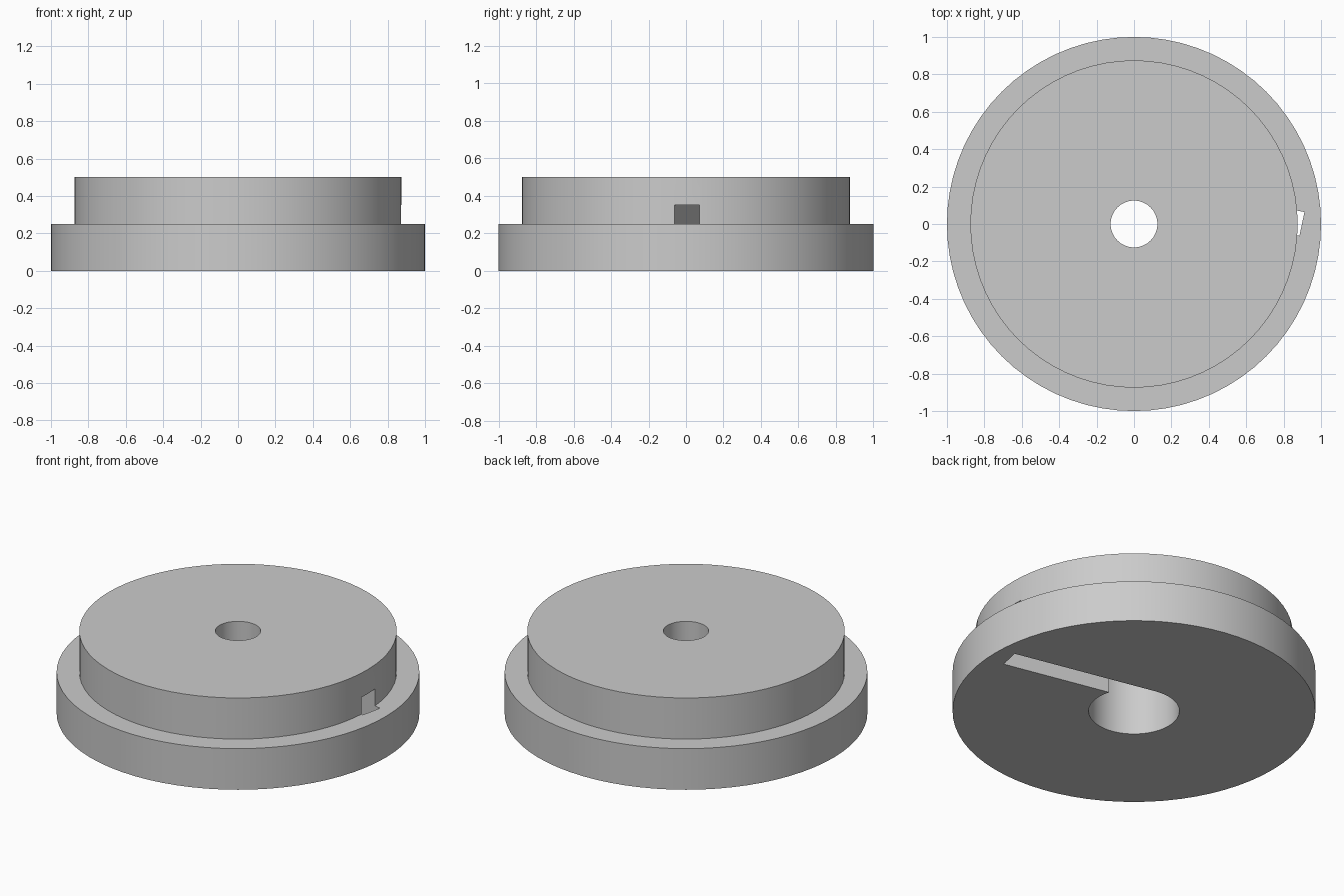
import bpy
import bmesh
from math import sin, cos, tau, radians, asin
from mathutils import Matrix, Vector

if "Cube" in bpy.data.objects:
    bpy.data.objects.remove(bpy.data.objects["Cube"], do_unlink=True)

SEGMENTS = 72
BORE = 0.25          # radius of the lower bore
CAVITY_TOP = 0.352   # ceiling of lower bore and slot
SLOT_WIDTH = 0.13
SLOT_REACH = 0.898   # distance from axis to the middle of the slot's end

grey = bpy.data.materials.new("plain_grey")
grey.use_nodes = True
colour = (0.6, 0.6, 0.6, 1)
grey.diffuse_color = colour
grey.node_tree.nodes["Principled BSDF"].inputs["Base Color"].default_value = colour


def make_object(name, bm):
    bmesh.ops.recalc_face_normals(bm, faces=bm.faces)
    mesh = bpy.data.meshes.new(name)
    bm.to_mesh(mesh)
    bm.free()
    mesh.materials.append(grey)
    obj = bpy.data.objects.new(name, mesh)
    bpy.context.collection.objects.link(obj)
    return obj


def lathe(name, profile):
    """Revolve a closed (radius, height) profile around z."""
    bm = bmesh.new()
    rings = []
    for i in range(SEGMENTS):
        a = tau * i / SEGMENTS
        rings.append([bm.verts.new((r * cos(a), r * sin(a), z)) for r, z in profile])
    n = len(profile)
    for i in range(SEGMENTS):
        here, after = rings[i], rings[(i + 1) % SEGMENTS]
        for j in range(n):
            k = (j + 1) % n
            bm.faces.new((here[j], after[j], after[k], here[k]))
    return make_object(name, bm)


# Stepped disc with a wide bore below and a narrow hole above
disc = lathe("stepped_disc", [
    (BORE, 0), (1, 0), (1, 0.25), (0.875, 0.25), (0.875, 0.5),
    (0.125, 0.5), (0.125, CAVITY_TOP), (BORE, CAVITY_TOP)])

# Slot cutter: one side is tangent to the bore, the end breaks through the ledge
offset = BORE - SLOT_WIDTH / 2
angle = -asin(offset / SLOT_REACH)
length = SLOT_REACH * cos(angle)
bottom = -0.1
bm = bmesh.new()
bmesh.ops.create_cube(bm, size=1)
bmesh.ops.scale(bm, vec=Vector((length, SLOT_WIDTH, CAVITY_TOP - bottom)), verts=bm.verts)
bmesh.ops.translate(bm, vec=Vector((length / 2, offset, (CAVITY_TOP + bottom) / 2)), verts=bm.verts)
bmesh.ops.rotate(bm, cent=Vector((0, 0, 0)), matrix=Matrix.Rotation(angle, 3, "Z"), verts=bm.verts)
cutter = make_object("slot_cutter", bm)
cutter.hide_render = True

cut = disc.modifiers.new("slot", "BOOLEAN")
cut.operation = "DIFFERENCE"
cut.solver = "EXACT"
cut.object = cutter

# Apply the cut, then smooth the round walls while keeping edges sharp
bpy.ops.object.select_all(action="DESELECT")
disc.select_set(True)
bpy.context.view_layer.objects.active = disc
bpy.ops.object.modifier_apply(modifier=cut.name)
bpy.data.objects.remove(cutter, do_unlink=True)
bpy.ops.object.shade_smooth_by_angle(angle=radians(30))
